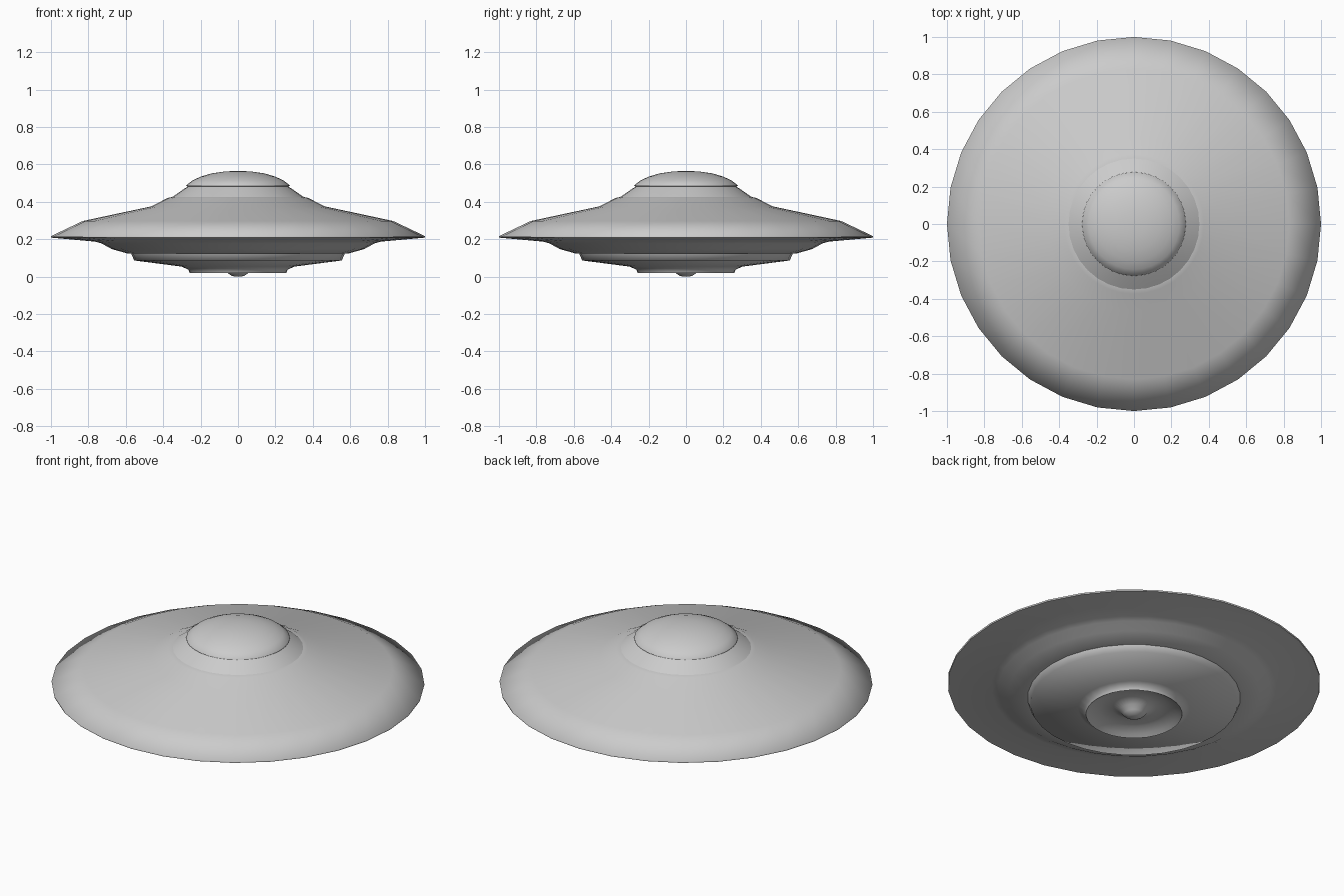
import bpy
import bmesh
from math import cos, sin, tau

SIDES = 32

cube = bpy.data.objects.get("Cube")
if cube:
    bpy.data.objects.remove(cube, do_unlink=True)

# Single hull colour
metal = bpy.data.materials.new("grey metal")
colour = (0.6, 0.6, 0.6, 1)
metal.diffuse_color = colour
metal.use_nodes = True
metal.node_tree.nodes["Principled BSDF"].inputs["Base Color"].default_value = colour


def lathe(name, profile):
    """Revolve (radius, height) points, listed from below to above, round z."""
    bm = bmesh.new()
    rings = [[bm.verts.new((r * cos(tau * i / SIDES), r * sin(tau * i / SIDES), z))
              for i in range(SIDES)] for r, z in profile]
    for low, high in zip(rings, rings[1:]):
        for i in range(SIDES):
            j = (i + 1) % SIDES
            bm.faces.new((low[i], low[j], high[j], high[i])).smooth = True
    bmesh.ops.remove_doubles(bm, verts=bm.verts, dist=0.0001)
    mesh = bpy.data.meshes.new(name)
    bm.to_mesh(mesh)
    bm.free()
    mesh.materials.append(metal)
    obj = bpy.data.objects.new(name, mesh)
    bpy.context.collection.objects.link(obj)
    return obj


# Recessed dish under the craft with the central knob
lathe("belly_dish", [(0, 0), (0.03, 0.002), (0.055, 0.018), (0.075, 0.04),
                     (0.12, 0.06), (0.19, 0.055), (0.235, 0.035), (0.258, 0.02)])

# Lower hull: boss, shallow slope and short outer wall
lathe("lower_hull", [(0.258, 0.02), (0.266, 0.037), (0.3, 0.053),
                     (0.555, 0.086), (0.572, 0.125)])

# Underside of the wide disc
lathe("disc_underside", [(0.565, 0.122), (0.59, 0.123), (0.675, 0.147),
                         (0.73, 0.177), (0.765, 0.187), (0.998, 0.208)])

# Upper skin of the disc with its thin rim
lathe("disc_top", [(0.998, 0.208), (1, 0.216), (0.83, 0.297), (0.465, 0.375),
                   (0.374, 0.421), (0.35, 0.426)])

# Sloping collar below the dome
lathe("collar", [(0.35, 0.426), (0.29, 0.468), (0.268, 0.482)])

# Flat lip under the dome, then the dome
lathe("dome_lip", [(0.24, 0.482), (0.278, 0.483)])
lathe("dome", [(0.278, 0.483), (0.276, 0.489), (0.243, 0.514), (0.2, 0.534),
               (0.14, 0.552), (0.07, 0.562), (0, 0.565)])
